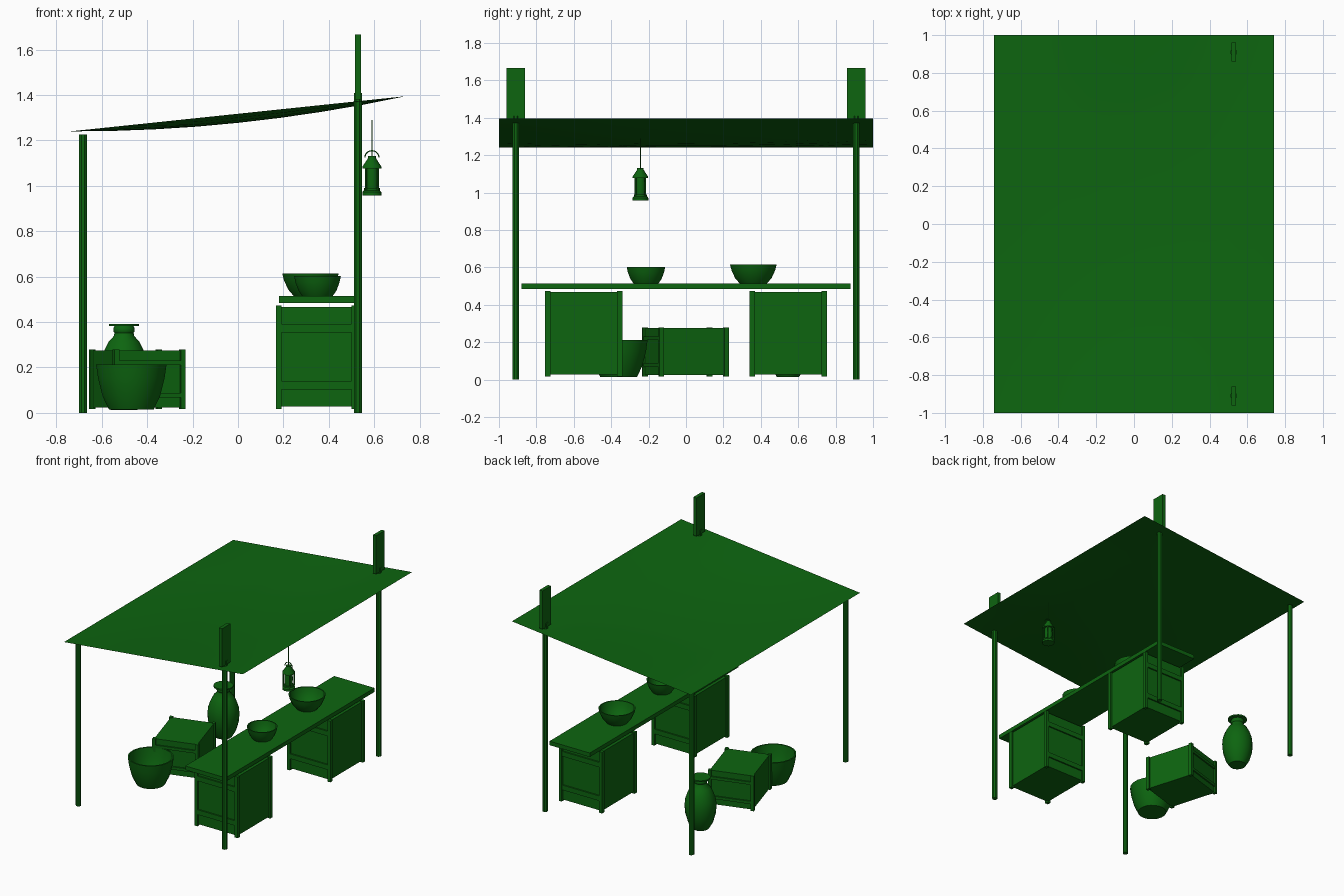
import bpy, bmesh, math
from mathutils import Matrix, Vector

if "Cube" in bpy.data.objects:
    bpy.data.objects.remove(bpy.data.objects["Cube"])

mat = bpy.data.materials.new("green")
mat.diffuse_color = (0.004, 0.13, 0.005, 1)
mat.use_nodes = True
mat.node_tree.nodes["Principled BSDF"].inputs["Base Color"].default_value = mat.diffuse_color


def finish(bm, name, smooth=False):
    bmesh.ops.recalc_face_normals(bm, faces=bm.faces)
    me = bpy.data.meshes.new(name)
    bm.to_mesh(me)
    bm.free()
    ob = bpy.data.objects.new(name, me)
    bpy.context.collection.objects.link(ob)
    me.materials.append(mat)
    if smooth:
        bpy.ops.object.select_all(action='DESELECT')
        ob.select_set(True)
        bpy.context.view_layer.objects.active = ob
        bpy.ops.object.shade_smooth_by_angle(angle=math.radians(40))
    return ob


def add_box(bm, lo, hi):
    lo, hi = Vector(lo), Vector(hi)
    m = Matrix.Translation((lo + hi) / 2) @ Matrix.Diagonal((*(hi - lo), 1))
    bmesh.ops.create_cube(bm, size=1, matrix=m)


def box(name, lo, hi):
    bm = bmesh.new()
    add_box(bm, lo, hi)
    return finish(bm, name)


def lathe(name, x, y, profile, n=16):
    """Revolve (radius, z) points about the vertical through x, y; ends are capped."""
    bm = bmesh.new()
    rings = [[bm.verts.new((x + r * math.cos(2 * math.pi * (i + .5) / n),
                            y + r * math.sin(2 * math.pi * (i + .5) / n), z))
              for i in range(n)] for r, z in profile]
    for a, b in zip(rings, rings[1:]):
        for i in range(n):
            j = (i + 1) % n
            bm.faces.new((a[i], a[j], b[j], b[i]))
    bm.faces.new(rings[0])
    bm.faces.new(rings[-1])
    return finish(bm, name, True)


def crate(name, loc, size, angle=0):
    """Solid box with corner posts, and two rails on the front and back."""
    bm = bmesh.new()
    add_box(bm, (-.47, -.47, .025), (.47, .47, .985))
    for sx in (-1, 1):
        for sy in (-1, 1):
            x, y = sx * .466, sy * .466
            add_box(bm, (x - .034, y - .034, 0), (x + .034, y + .034, 1))
    for sy in (-1, 1):
        for z in (.23, .78):
            add_box(bm, (-.45, sy * .48 - .015, z - .04), (.45, sy * .48 + .015, z + .04))
    bmesh.ops.transform(bm, verts=bm.verts, matrix=Matrix.Translation(loc)
                        @ Matrix.Rotation(angle, 4, 'Z') @ Matrix.Diagonal((*size, 1)))
    return finish(bm, name)


def bowl(name, x, y, z, r, base, h, t):
    lathe(name, x, y, [(base, z), (base + (r - base) * .5, z + h * .3),
                       (base + (r - base) * .85, z + h * .7), (r, z + h),
                       (r - t, z + h), (base + (r - base) * .85 - t, z + h * .7),
                       (base + (r - base) * .45 - t, z + h * .3), (base - t, z + t)], 20)


# Sagging awning sheet
bm = bmesh.new()
bmesh.ops.create_grid(bm, x_segments=8, y_segments=8, size=1)
for v in bm.verts:
    u, w = v.co.x, v.co.y
    v.co = (.74 * u, w, 1.3175 + .0775 * u - .04 * (1 - u * u) * (1 - w * w))
finish(bm, "awning", True)

# Poles and upright boards on both sides
for side, y in (("near", -.91), ("far", .91)):
    lathe(f"{side}_short_pole", -.683, y, [(.019, 0), (.019, 1.226)], 8)
    lathe(f"{side}_tall_pole", .528, y, [(.019, 0), (.019, 1.41)], 8)
    box(f"{side}_upright_board", (.515, y - .05, 1.38), (.541, y + .05, 1.667))

# Counter on two crates, third crate turned on the ground
box("counter_top", (.18, -.88, .484), (.513, .88, .514))
crate("near_counter_crate", (.346, -.547, .017), (.358, .413, .457))
crate("far_counter_crate", (.346, .547, .017), (.358, .413, .457))
crate("ground_crate", (-.443, -.003, .017), (.328, .388, .262), math.radians(16.7))

# Bowls and basin
bowl("small_bowl", .35, -.214, .512, .104, .066, .09, .008)
bowl("large_bowl", .319, .36, .512, .126, .072, .103, .008)
bowl("basin", -.47, -.36, .015, .157, .1, .198, .01)

# Jar with a flat lid
lathe("jar", -.502, .545, [(.06, .013), (.085, .055), (.104, .12), (.109, .18), (.104, .23),
                           (.088, .277), (.068, .315), (.046, .338), (.043, .352),
                           (.048, .36), (.048, .372), (.042, .383)])
lathe("jar_lid", -.502, .545, [(.068, .382), (.068, .392)])

# Hanging lantern
LX, LY = .59, -.244
lathe("lantern_base", LX, LY, [(.044, .957), (.044, .972), (.036, .98), (.036, .99)], 12)
lathe("lantern_glass", LX, LY, [(.026, .985), (.029, 1.03), (.026, 1.085)], 12)
for k in range(4):
    a = math.pi * (k + .5) / 2
    lathe(f"lantern_bar_{k}", LX + .034 * 1.1 * math.cos(a), LY + .034 * 1.1 * math.sin(a),
          [(.005, .98), (.005, 1.085)], 6)
lathe("lantern_roof", LX, LY, [(.043, 1.077), (.043, 1.085), (.018, 1.122), (.018, 1.132)], 12)
lathe("lantern_wire", LX, LY, [(.003, 1.132), (.003, 1.289)], 6)

# Arched carrying handle
cu = bpy.data.curves.new("lantern_handle", 'CURVE')
cu.dimensions = '3D'
cu.bevel_depth = .003
cu.bevel_resolution = 1
cu.materials.append(mat)
sp = cu.splines.new('POLY')
sp.points.add(10)
for i, p in enumerate(sp.points):
    a = math.pi * i / 10
    p.co = (LX + .031 * math.cos(a), LY, 1.125 + .03 * math.sin(a), 1)
bpy.context.collection.objects.link(bpy.data.objects.new("lantern_handle", cu))
